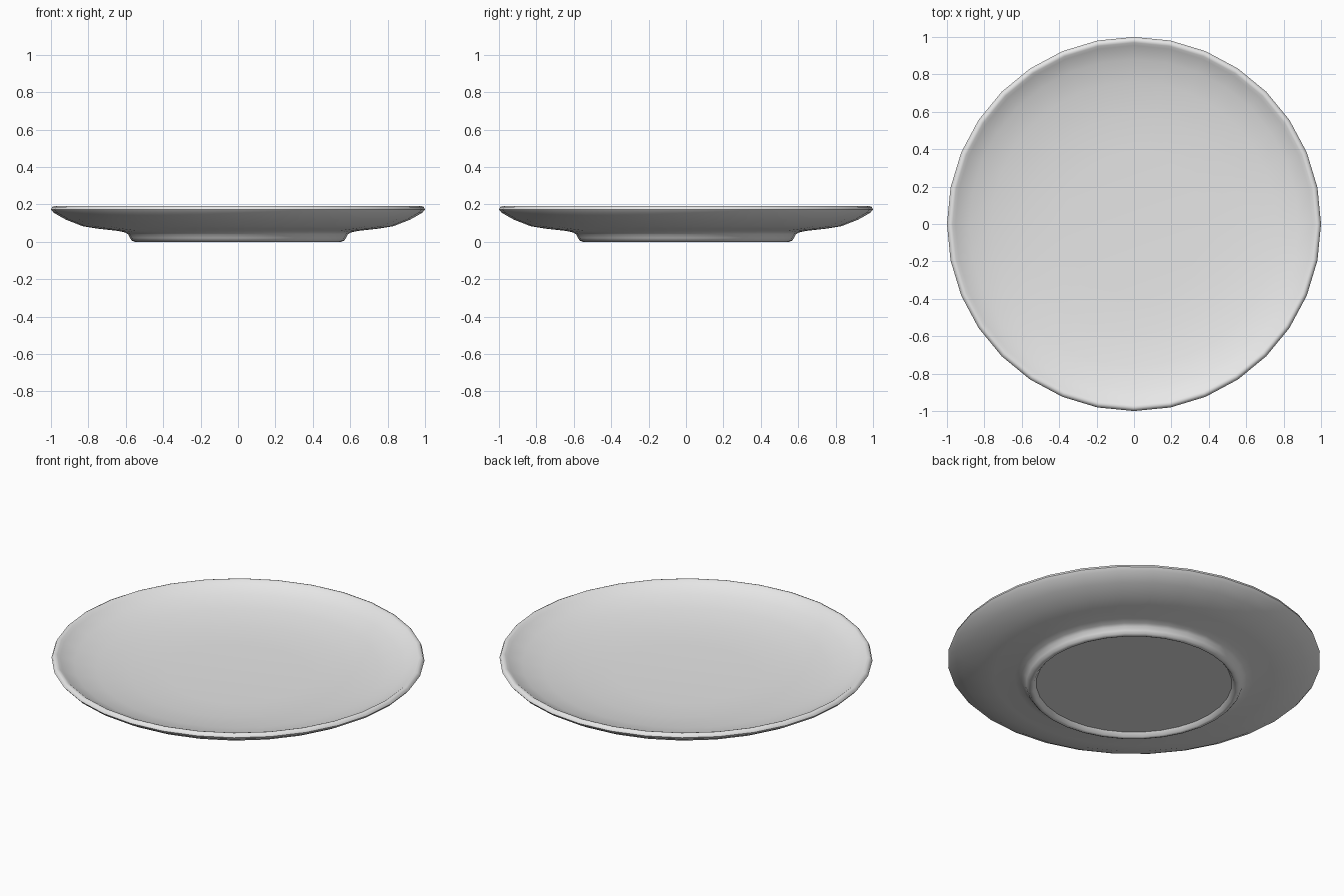
import bpy
import bmesh
from math import cos, sin, tau

cube = bpy.data.objects.get("Cube")
if cube:
    bpy.data.objects.remove(cube, do_unlink=True)

SEGMENTS = 32

# Half profile (radius, height): dish centre, over the rim, down to the foot ring and recess
PROFILE = [
    (0.0, 0.085), (0.38, 0.085), (0.58, 0.095), (0.76, 0.117), (0.88, 0.145), (0.955, 0.177),
    (0.97, 0.188), (0.982, 0.191), (0.994, 0.186), (1.0, 0.172), (0.985, 0.155),
    (0.92, 0.118), (0.83, 0.083), (0.75, 0.07), (0.64, 0.058), (0.605, 0.05),
    (0.588, 0.04), (0.578, 0.02), (0.567, 0.006), (0.552, 0.0), (0.54, 0.004),
    (0.525, 0.025), (0.0, 0.025),
]


def lathe(name, profile, material):
    """Spin a profile about z, closing it with fans where it meets the axis."""
    bm = bmesh.new()
    rings = []
    for r, z in profile:
        count = SEGMENTS if r else 1
        rings.append([bm.verts.new((r * cos(tau * i / SEGMENTS), r * sin(tau * i / SEGMENTS), z))
                      for i in range(count)])
    for a, b in zip(rings, rings[1:]):
        for i in range(SEGMENTS):
            j = (i + 1) % SEGMENTS
            corners = [a[i % len(a)], b[i % len(b)], b[j % len(b)], a[j % len(a)]]
            bm.faces.new(list(dict.fromkeys(corners)))
    bmesh.ops.recalc_face_normals(bm, faces=bm.faces)
    mesh = bpy.data.meshes.new(name)
    bm.to_mesh(mesh)
    bm.free()
    mesh.materials.append(material)
    obj = bpy.data.objects.new(name, mesh)
    bpy.context.collection.objects.link(obj)
    return obj


# Single pale glaze
glaze = bpy.data.materials.new("pale_grey_glaze")
glaze.use_nodes = True
colour = (0.8, 0.8, 0.8, 1.0)
glaze.diffuse_color = colour
glaze.node_tree.nodes["Principled BSDF"].inputs["Base Color"].default_value = colour

# Plate, smooth except at the recess edge
plate = lathe("plate", PROFILE, glaze)
bpy.ops.object.select_all(action="DESELECT")
plate.select_set(True)
bpy.context.view_layer.objects.active = plate
bpy.ops.object.shade_smooth_by_angle(angle=0.8)
